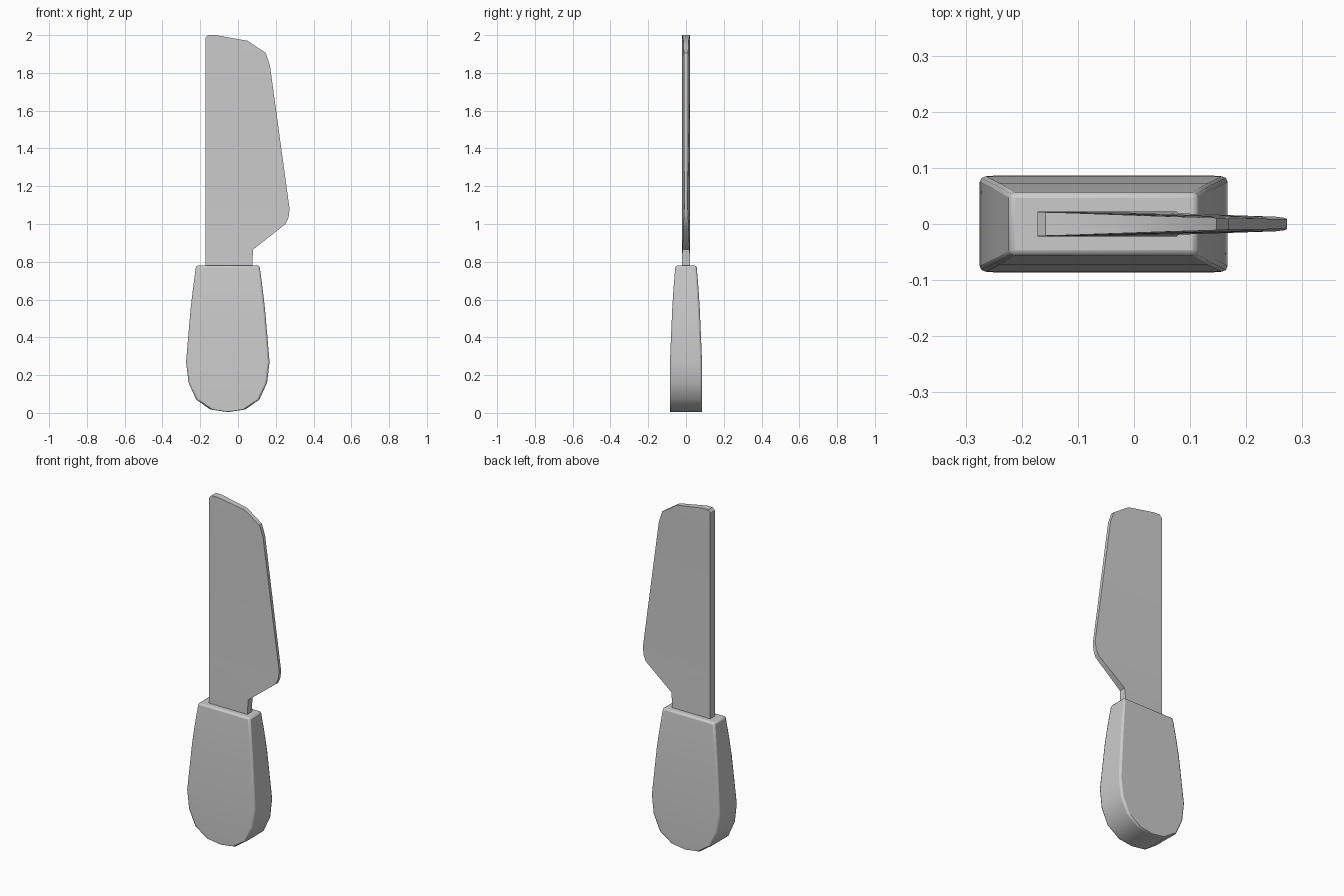
import bpy, bmesh, math

if "Cube" in bpy.data.objects:
    bpy.data.objects.remove(bpy.data.objects["Cube"])


def loft(name, rows, bevel, segments=1):
    """Stack cross-sections; row = (z, x_left, half_depth_left, x_right, half_depth_right)."""
    bm = bmesh.new()
    rings = []
    for z, xl, tl, xr, tr in rows:
        rings.append([bm.verts.new(p) for p in
                      ((xl, -tl, z), (xr, -tr, z), (xr, tr, z), (xl, tl, z))])
    for a, b in zip(rings, rings[1:]):
        for i in range(4):
            j = (i + 1) % 4
            bm.faces.new((a[i], a[j], b[j], b[i]))
    bm.faces.new(rings[0][::-1])
    bm.faces.new(rings[-1])
    bmesh.ops.remove_doubles(bm, verts=bm.verts, dist=0.0001)
    bmesh.ops.recalc_face_normals(bm, faces=bm.faces)
    mesh = bpy.data.meshes.new(name)
    bm.to_mesh(mesh)
    bm.free()
    obj = bpy.data.objects.new(name, mesh)
    bpy.context.collection.objects.link(obj)
    if bevel:
        mod = obj.modifiers.new("rim", 'BEVEL')
        mod.width = bevel
        mod.segments = segments
        mod.limit_method = 'ANGLE'
        mod.angle_limit = math.radians(55)
    bpy.ops.object.select_all(action='DESELECT')
    obj.select_set(True)
    bpy.context.view_layer.objects.active = obj
    bpy.ops.object.shade_smooth_by_angle(angle=math.radians(35))
    return obj


# Handle: symmetric about x = -0.054, given as (z, half width, half depth)
centre = -0.054
profile = [(0.004, 0.0, 0.084), (0.018, 0.093, 0.085), (0.07, 0.167, 0.086),
           (0.16, 0.208, 0.086), (0.27, 0.221, 0.085), (0.55, 0.197, 0.073),
           (0.66, 0.184, 0.066), (0.78, 0.168, 0.056)]
loft("handle", [(z, centre - w, t, centre + w, t) for z, w, t in profile], 0.01, 2)

# Blade: thick straight spine on the left, thinner cutting edge on the right
spine = -0.172
edge = [(0.74, 0.075, 0.022), (0.80, 0.076, 0.022), (0.865, 0.08, 0.019),
        (1.0, 0.252, 0.013), (1.035, 0.268, 0.011), (1.08, 0.273, 0.009),
        (1.84, 0.169, 0.010), (1.905, 0.147, 0.011), (1.97, 0.05, 0.014)]
rows = [(z, spine, 0.022, x, t) for z, x, t in edge]
rows += [(1.985, spine, 0.021, -0.035, 0.017), (2.0, -0.158, 0.021, -0.12, 0.02)]
loft("blade", rows, 0)
